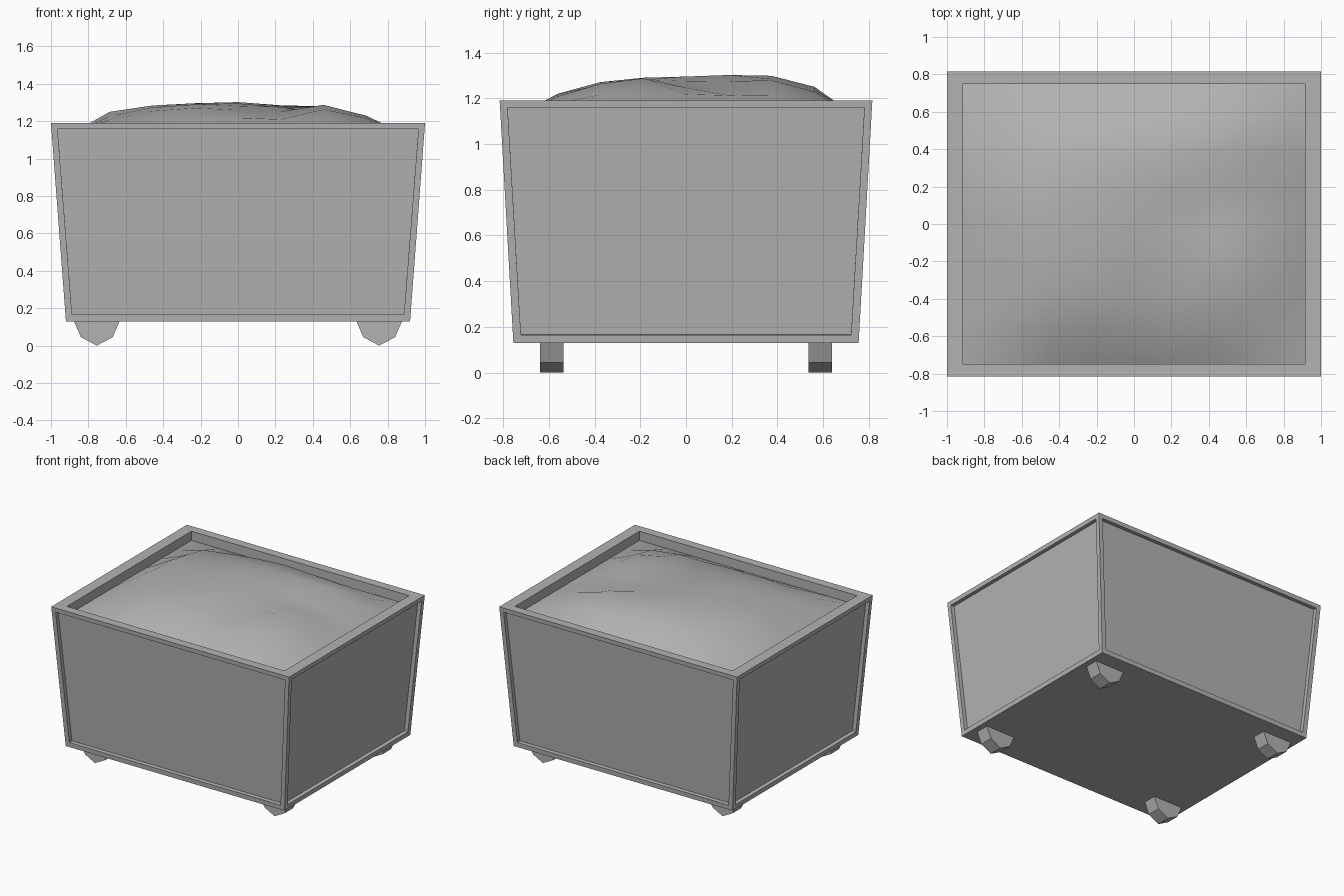
import bpy, bmesh, math

cube = bpy.data.objects.get("Cube")
if cube:
    bpy.data.objects.remove(cube, do_unlink=True)

GREY = (0.45, 0.45, 0.45, 1)
grey = bpy.data.materials.new("plain grey")
grey.use_nodes = True
grey.diffuse_color = GREY
grey.node_tree.nodes["Principled BSDF"].inputs["Base Color"].default_value = GREY


def make_object(name, bm):
    bmesh.ops.recalc_face_normals(bm, faces=bm.faces)
    mesh = bpy.data.meshes.new(name)
    bm.to_mesh(mesh)
    bm.free()
    mesh.materials.append(grey)
    obj = bpy.data.objects.new(name, mesh)
    bpy.context.collection.objects.link(obj)
    return obj


# Tapered planter box with sunken side panels and an open top
BOTTOM, TOP = 0.13, 1.19
bm = bmesh.new()
bmesh.ops.create_cube(bm, size=2)
for v in bm.verts:
    high = v.co.z > 0
    v.co.x *= 1.0 if high else 0.92
    v.co.y *= 0.815 if high else 0.755
    v.co.z = TOP if high else BOTTOM
bmesh.ops.recalc_face_normals(bm, faces=bm.faces)
sides = [f for f in bm.faces if abs(f.normal.z) < 0.5]
lid = [f for f in bm.faces if f.normal.z > 0.5]
bmesh.ops.inset_individual(bm, faces=sides, thickness=0.048)
bmesh.ops.inset_individual(bm, faces=sides, thickness=0, depth=-0.03)
bmesh.ops.inset_individual(bm, faces=lid, thickness=0.068)
for f in lid:
    f.normal_update()
    for v in f.verts:
        v.co.x = math.copysign(0.915, v.co.x)
        v.co.y = math.copysign(0.748, v.co.y)
well = bmesh.ops.extrude_discrete_faces(bm, faces=lid)["faces"]
for f in well:
    for v in f.verts:
        v.co.z = 1.0
make_object("planter_box", bm)

# Mounded soil: a flat dome with a few soft bumps and hollows
# (x, y, height, radius)
BUMPS = [
    (-0.68, 0.1, 0.035, 0.22),
    (0.23, -0.3, -0.06, 0.2),
    (0.42, 0.15, -0.06, 0.2),
    (0.47, -0.25, 0.035, 0.2),
    (0.47, 0.4, 0.04, 0.18),
    (0, 0.5, 0.03, 0.3),
]
bm = bmesh.new()
bmesh.ops.create_grid(bm, x_segments=8, y_segments=8, size=1)
for v in bm.verts:
    u, w = v.co.x, v.co.y
    x, y = u * 0.915, w * 0.748
    dome = (1 - abs(u) ** 3) * (1 - abs(w) ** 3)
    z = 1.12 + 0.175 * dome
    for bx, by, height, radius in BUMPS:
        z += height * min(1, dome * 2) * math.exp(-((x - bx) ** 2 + (y - by) ** 2) / radius ** 2)
    v.co = (x, y, z)
soil = make_object("soil", bm)
for p in soil.data.polygons:
    p.use_smooth = True

# Four pointed feet, each a profile pushed through its thickness
PROFILE = [(-0.122, BOTTOM), (-0.085, 0.045), (0, 0), (0.085, 0.045), (0.122, BOTTOM)]
for side, sx in (("right", -1), ("left", 1)):
    for end, sy in (("front", -1), ("back", 1)):
        bm = bmesh.new()
        face = bm.faces.new([bm.verts.new((sx * 0.755 + x, sy * 0.587 - 0.052, z)) for x, z in PROFILE])
        out = bmesh.ops.extrude_face_region(bm, geom=[face])
        moved = [g for g in out["geom"] if isinstance(g, bmesh.types.BMVert)]
        bmesh.ops.translate(bm, verts=moved, vec=(0, 0.104, 0))
        make_object(f"{end}_{side}_foot", bm)
